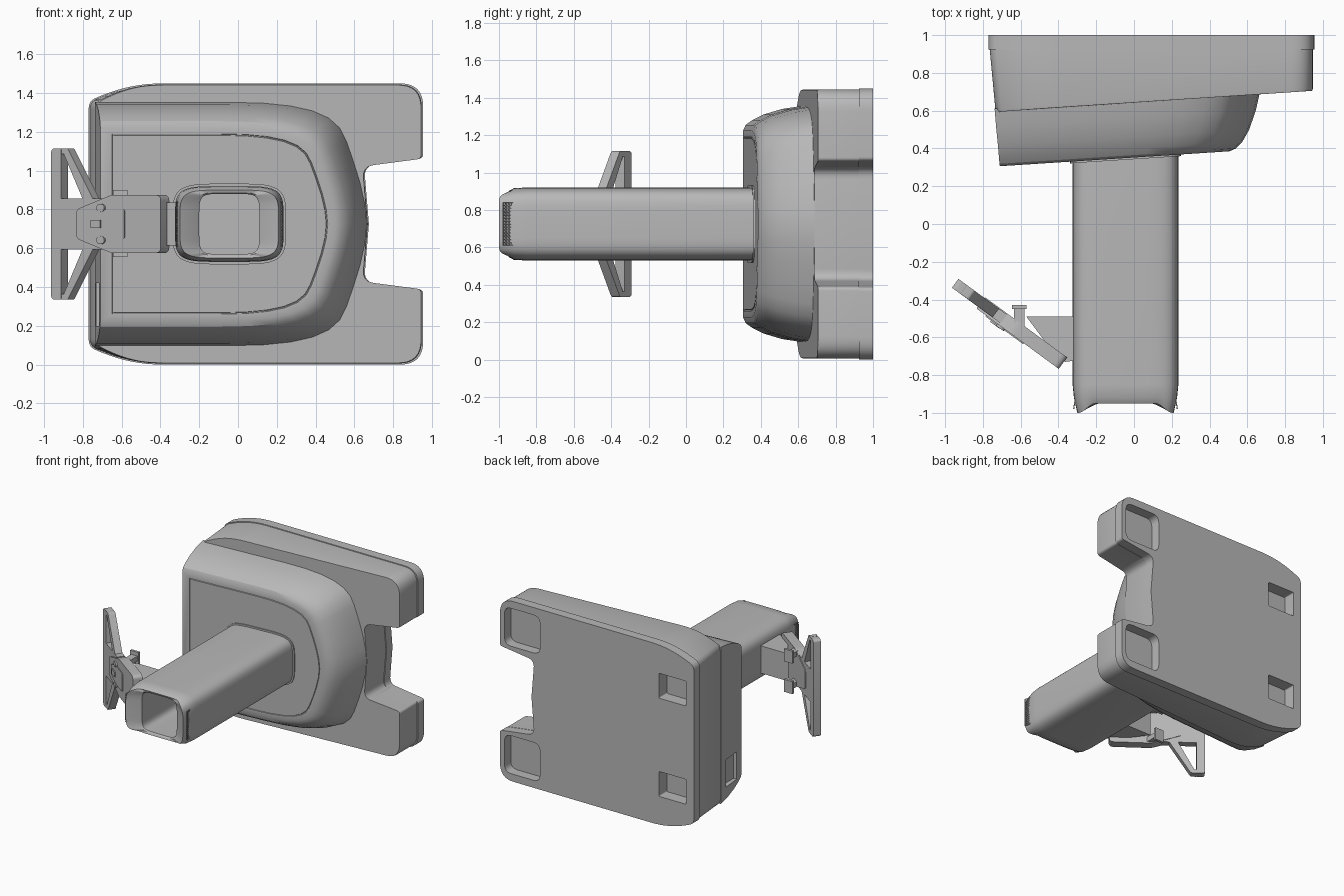
import bpy, bmesh, math
from mathutils import Vector

if "Cube" in bpy.data.objects:
    bpy.data.objects.remove(bpy.data.objects["Cube"], do_unlink=True)

grey = bpy.data.materials.new("plain grey")
grey.use_nodes = True
grey.diffuse_color = (0.48, 0.48, 0.48, 1)
grey.node_tree.nodes["Principled BSDF"].inputs["Base Color"].default_value = (0.48, 0.48, 0.48, 1)

MID = 0.725  # height of the symmetry plane


def finish(name, bm):
    bmesh.ops.recalc_face_normals(bm, faces=bm.faces)
    mesh = bpy.data.meshes.new(name)
    bm.to_mesh(mesh)
    bm.free()
    mesh.materials.append(grey)
    ob = bpy.data.objects.new(name, mesh)
    bpy.context.collection.objects.link(ob)
    return ob


def activate(ob):
    bpy.ops.object.select_all(action='DESELECT')
    ob.select_set(True)
    bpy.context.view_layer.objects.active = ob


def loft(name, rings):
    """Skin matching rings of points and cap both ends."""
    bm = bmesh.new()
    rows = [[bm.verts.new(p) for p in ring] for ring in rings]
    n = len(rows[0])
    for a, b in zip(rows, rows[1:]):
        for i in range(n):
            j = (i + 1) % n
            bm.faces.new((a[i], a[j], b[j], b[i]))
    bm.faces.new(rows[0])
    bm.faces.new(rows[-1])
    return finish(name, bm)


def rounded(corners, steps=8):
    """Polygon of (u, v, cut) corners, each cut back and curved."""
    out = []
    for i, (u, v, cut) in enumerate(corners):
        p = Vector((u, v))
        if cut == 0:
            out.append(p)
            continue
        a = p + (Vector(corners[i - 1][:2]) - p).normalized() * cut
        b = p + (Vector(corners[(i + 1) % len(corners)][:2]) - p).normalized() * cut
        for k in range(steps + 1):
            t = k / steps
            out.append(a * (1 - t) ** 2 + p * 2 * t * (1 - t) + b * t * t)
    return out


def box(name, lo, hi):
    pts = [(lo[0], lo[1]), (hi[0], lo[1]), (hi[0], hi[1]), (lo[0], hi[1])]
    return loft(name, [[(x, y, z) for x, y in pts] for z in (lo[2], hi[2])])


def cut(ob, cutters):
    for c in cutters:
        c.hide_render = True
        mod = ob.modifiers.new("cut", 'BOOLEAN')
        mod.object = c
        mod.solver = 'EXACT'
        activate(ob)
        bpy.ops.object.modifier_apply(modifier=mod.name)
        bpy.data.objects.remove(c, do_unlink=True)


# Base plate with two feet and a sloped front
half = [(0.675, MID, 0), (0.65, 1.025, 0.06), (0.955, 1.065, 0.02),
        (0.955, 1.45, 0.12), (-0.55, 1.45, 0.16), (-0.77, 1.36, 0.04)]
outline = rounded(half + [(x, 2 * MID - z, c) for x, z, c in half[:0:-1]])


def plate_ring(y, slope=0, inset=0, taper=0):
    ring = []
    for x, z in outline:
        k = min(1, max(0, (-0.5 - x) / 0.27))
        ring.append((x * (1 - inset) + taper * k, y + slope * x, MID + (z - MID) * (1 - inset)))
    return ring


base = loft("base_plate", [plate_ring(1), plate_ring(0.925), plate_ring(0.924, 0, 0.008),
                           plate_ring(0.655, 0.065, 0.008, 0.03), plate_ring(0.643, 0.065, 0.012, 0.035)])

# Pockets in the back of the plate
cutters = []
for lo_x, hi_x, lo_z, hi_z, r, deep in ((0.6, 0.915, 1.085, 1.39, 0.06, 0.08),
                                        (-0.7, -0.46, 1.02, 1.22, 0.01, 0.1)):
    for flip in (False, True):
        pts = rounded([(lo_x, lo_z, r), (hi_x, lo_z, r), (hi_x, hi_z, r), (lo_x, hi_z, r)])
        cutters.append(loft("pocket_cutter", [[(x, y, 2 * MID - z if flip else z) for x, z in pts]
                                              for y in (1 - deep, 1.1)]))
cut(base, cutters)

# Domed housing, flat on one side, with a grooved front panel
quarter = [(0, 1), (0.5, 1), (0.62, 0.993), (0.72, 0.97), (0.8, 0.93), (0.86, 0.87), (0.9, 0.79),
           (0.925, 0.68), (0.95, 0.52), (0.975, 0.34), (0.993, 0.16), (1, 0)]
dome = quarter + [(u, -v) for u, v in quarter[-2::-1]]


def dome_ring(y, left, right, height):
    pts = [(left + u * (right - left), MID + v * height) for u, v in dome]
    return [(x, y + 0.065 * x, z) for x, z in pts]


housing = loft("housing", [dome_ring(*r) for r in (
    (0.66, -0.738, 0.668, 0.63), (0.56, -0.73, 0.645, 0.615), (0.46, -0.72, 0.61, 0.585),
    (0.4, -0.715, 0.575, 0.555), (0.365, -0.712, 0.54, 0.53), (0.352, -0.71, 0.505, 0.5),
    (0.352, -0.65, 0.463, 0.465), (0.358, -0.648, 0.461, 0.463),
    (0.358, -0.643, 0.457, 0.459), (0.352, -0.641, 0.455, 0.457))])
cut(housing, [box("port_cutter", (-0.9, 0.38, 0.2), (-0.69, 0.54, 0.42))])

# Hollow barrel with a scooped mouth
BX = -0.045


def oval(hw, hh, power, y):
    ring = []
    for i in range(72):
        a = 2 * math.pi * i / 72
        c, s = math.cos(a), math.sin(a)
        x = math.copysign(abs(c) ** (2 / power), c) * hw
        z = math.copysign(abs(s) ** (2 / power), s) * hh
        ring.append((BX + x, y(x), MID + z))
    return ring


def mouth(x):
    k = min(1, max(0, (abs(x) - 0.16) / 0.09))
    return -0.95 - 0.05 * k * k * (3 - 2 * k)


loft("barrel", [oval(0.28, 0.195, 5, lambda x: 0.42), oval(0.28, 0.195, 5, lambda x: -0.85),
                oval(0.273, 0.192, 5, lambda x: -0.92), oval(0.255, 0.175, 5, mouth),
                oval(0.165, 0.162, 6, lambda x: -0.945), oval(0.155, 0.155, 6, lambda x: -0.935),
                oval(0.155, 0.155, 6, lambda x: -0.5)])
loft("barrel_collar", [oval(0.293, 0.208, 4.5, lambda x, d=d: d + 0.065 * (x + BX)) for d in (0.4, 0.343)])

# Side grilles at the mouth
for side, label in ((1, "left"), (-1, "right")):
    bpy.ops.mesh.primitive_grid_add(x_subdivisions=14, y_subdivisions=5, size=1,
                                    location=(BX + side * 0.268, -0.94, MID),
                                    rotation=(0, math.pi / 2, side * 0.16))
    grille = bpy.context.object
    grille.name = "grille_" + label
    grille.scale = (0.23, 0.08, 1)
    bpy.ops.object.transform_apply(location=False, rotation=False, scale=True)
    grille.data.materials.append(grey)
    mod = grille.modifiers.new("bars", 'WIREFRAME')
    mod.thickness = 0.006


# Angled side bracket: shapes drawn in x, z and thickened along its normal
def slab(name, corners, back, front):
    pts = rounded(corners, 5)
    return loft(name, [[(x - 0.59 * n, -0.72 - 0.734 * (x + 0.395) - 0.807 * n, z) for x, z in pts]
                       for n in (back, front)])


def sym(corners):
    return corners + [(x, 2 * MID - z, c) for x, z, c in corners[::-1]]


slab("bracket_body", sym([(-0.375, 0.875, 0.03), (-0.63, 0.875, 0.02), (-0.81, 0.80, 0.02)]), -0.035, 0.04)
slab("bracket_trim", sym([(-0.56, 0.80, 0.01), (-0.68, 0.80, 0.01), (-0.76, 0.765, 0.01)]), 0.03, 0.046)
slab("bracket_latch", sym([(-0.68, 0.745, 0), (-0.73, 0.745, 0)]), 0.04, 0.054)
slab("wing_strip", sym([(-0.895, 1.115, 0.01), (-0.947, 1.115, 0.02)]), -0.03, 0.028)
slab("wing_centre", sym([(-0.69, 0.857, 0), (-0.93, 0.857, 0)]), -0.03, 0.028)
for name, flip in (("upper", False), ("lower", True)):
    def up(corners):
        return [(x, 2 * MID - z if flip else z, c) for x, z, c in corners]
    slab("wing_strut_" + name, up([(-0.895, 1.115, 0), (-0.862, 1.115, 0.01), (-0.72, 0.83, 0),
                                   (-0.775, 0.83, 0)]), -0.03, 0.027)
    slab("wing_tip_" + name, up([(-0.93, 1.085, 0), (-0.93, 1.114, 0), (-0.88, 1.114, 0),
                                 (-0.87, 1.085, 0)]), -0.03, 0.027)
    slab("bracket_button_" + name, up([(-0.66, 0.788, 0.02), (-0.7, 0.788, 0.02), (-0.7, 0.828, 0.02),
                                       (-0.66, 0.828, 0.02)]), 0.03, 0.052)
    # Hooks behind the bracket
    z = 0.605 if flip else 0.85
    box("hook_" + name, (-0.645, -0.45, z - 0.05), (-0.57, -0.43, z + 0.05))
    box("hook_stem_" + name, (-0.635, -0.56, z - 0.02), (-0.58, -0.44, z + 0.02))

# Wedge joining the bracket to the barrel
wedge = [(-0.57, -0.49), (-0.29, -0.49), (-0.29, -0.72), (-0.365, -0.73), (-0.42, -0.69)]
loft("bracket_mount", [[(x, y, z) for x, y in wedge] for z in (0.615, 0.835)])

for ob in bpy.context.scene.objects:
    if ob.type == 'MESH' and grey.name in ob.data.materials:
        activate(ob)
        bpy.ops.object.shade_smooth_by_angle(angle=math.radians(30))
